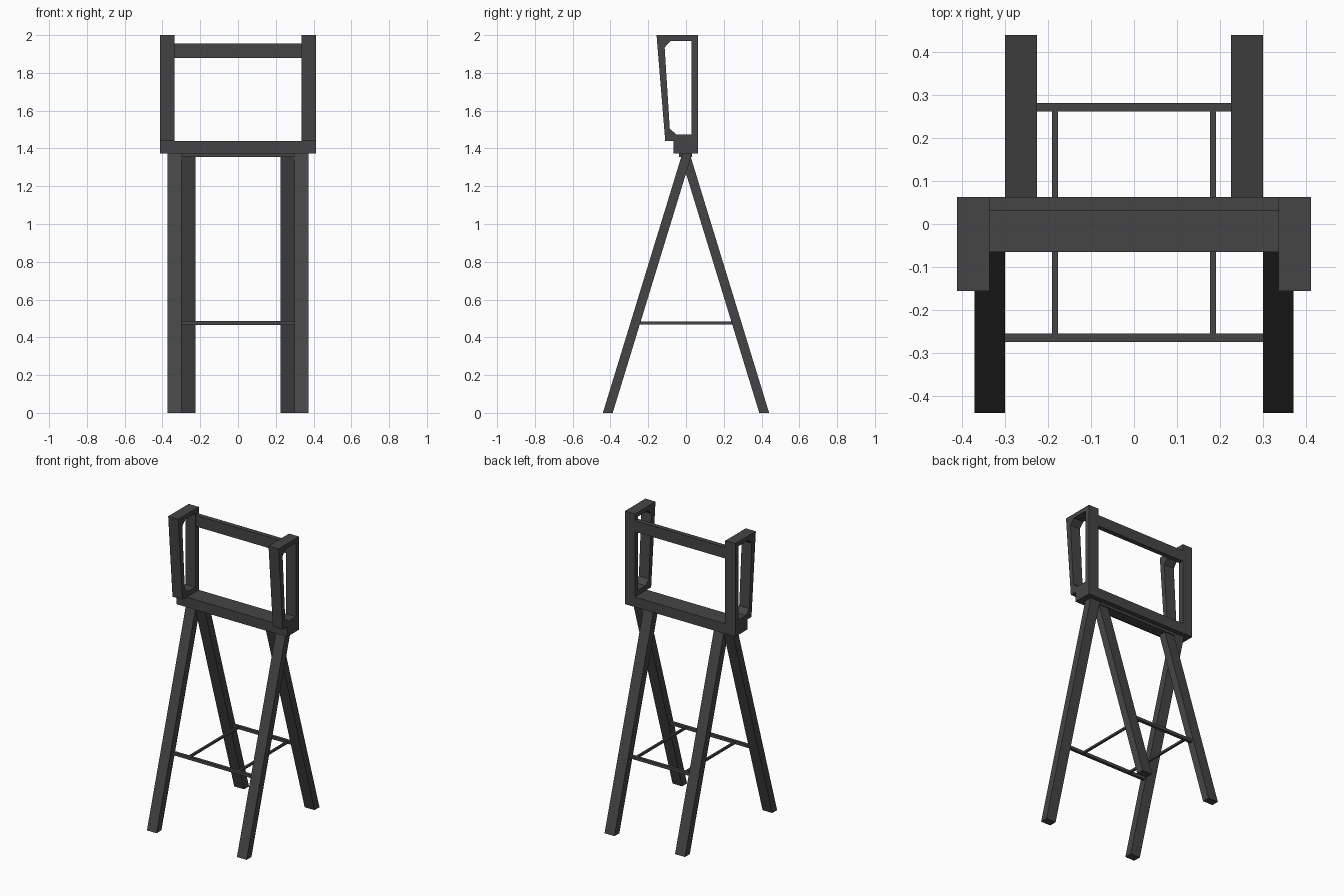
import bpy, bmesh
from mathutils import Matrix

if "Cube" in bpy.data.objects:
    bpy.data.objects.remove(bpy.data.objects["Cube"])

dark = bpy.data.materials.new("dark_metal")
dark.diffuse_color = (0.06, 0.06, 0.06, 1)
dark.use_nodes = True
dark.node_tree.nodes["Principled BSDF"].inputs["Base Color"].default_value = dark.diffuse_color

# local (x, y, z) -> world (y, z, x)
SIDE = Matrix(((0, 0, 1, 0), (1, 0, 0, 0), (0, 1, 0, 0), (0, 0, 0, 1)))


def profile(name, loops, x0, x1):
    """Extrude y-z outlines (later loops cut holes) from x0 to x1."""
    cu = bpy.data.curves.new(name, 'CURVE')
    cu.dimensions = '2D'
    cu.fill_mode = 'BOTH'
    cu.extrude = abs(x1 - x0) / 2
    for pts in loops:
        sp = cu.splines.new('POLY')
        sp.points.add(len(pts) - 1)
        for p, (y, z) in zip(sp.points, pts):
            p.co = (y, z, 0, 1)
        sp.use_cyclic_u = True
    tmp = bpy.data.objects.new(name + "_outline", cu)
    bpy.context.collection.objects.link(tmp)
    dg = bpy.context.evaluated_depsgraph_get()
    me = bpy.data.meshes.new_from_object(tmp.evaluated_get(dg))
    bpy.data.objects.remove(tmp)
    me.transform(Matrix.Translation(((x0 + x1) / 2, 0, 0)) @ SIDE)
    bm = bmesh.new()
    bm.from_mesh(me)
    bmesh.ops.remove_doubles(bm, verts=bm.verts, dist=1e-5)
    bmesh.ops.recalc_face_normals(bm, faces=bm.faces)
    for f in bm.faces:
        f.smooth = False
    bm.to_mesh(me)
    bm.free()
    me.materials.clear()
    me.materials.append(dark)
    ob = bpy.data.objects.new(name, me)
    bpy.context.collection.objects.link(ob)
    return ob


def box(name, x0, x1, y0, y1, z0, z1):
    return profile(name, [[(y0, z0), (y1, z0), (y1, z1), (y0, z1)]], x0, x1)


def pair(name, loops, x0, x1):
    profile(name + "_right", loops, x0, x1)
    profile(name + "_left", loops, -x1, -x0)


# Crossed legs: front pair outside, back pair inside
leg = [(-0.44, 0), (-0.388, 0), (0.032, 1.372), (-0.02, 1.372)]
pair("front_leg", [leg], 0.30, 0.372)
pair("back_leg", [[(-y, z) for y, z in leg]], 0.226, 0.30)

# Side frames with an open, chamfered window
outer = [(-0.065, 1.372), (0.063, 1.372), (0.063, 2), (-0.156, 2),
         (-0.11, 1.44), (-0.065, 1.44)]
window = [(-0.05, 1.473), (0.028, 1.473), (0.028, 1.97), (-0.08, 1.97),
          (-0.113, 1.935), (-0.086, 1.505)]
pair("side_frame", [outer, window], 0.337, 0.412)

# Beams across the top
box("lower_beam", -0.337, 0.337, -0.065, 0.063, 1.372, 1.44)
box("upper_rail", -0.337, 0.337, 0.031, 0.063, 1.88, 1.955)
box("hinge_plate", -0.30, 0.30, -0.036, 0.032, 1.355, 1.372)

# Spreader bars between the legs
box("front_spreader", -0.30, 0.30, -0.275, -0.255, 0.466, 0.486)
box("back_spreader", -0.226, 0.226, 0.262, 0.282, 0.466, 0.486)
bar = [(-0.255, 0.469), (0.262, 0.469), (0.262, 0.483), (-0.255, 0.483)]
pair("side_spreader", [bar], 0.177, 0.191)
